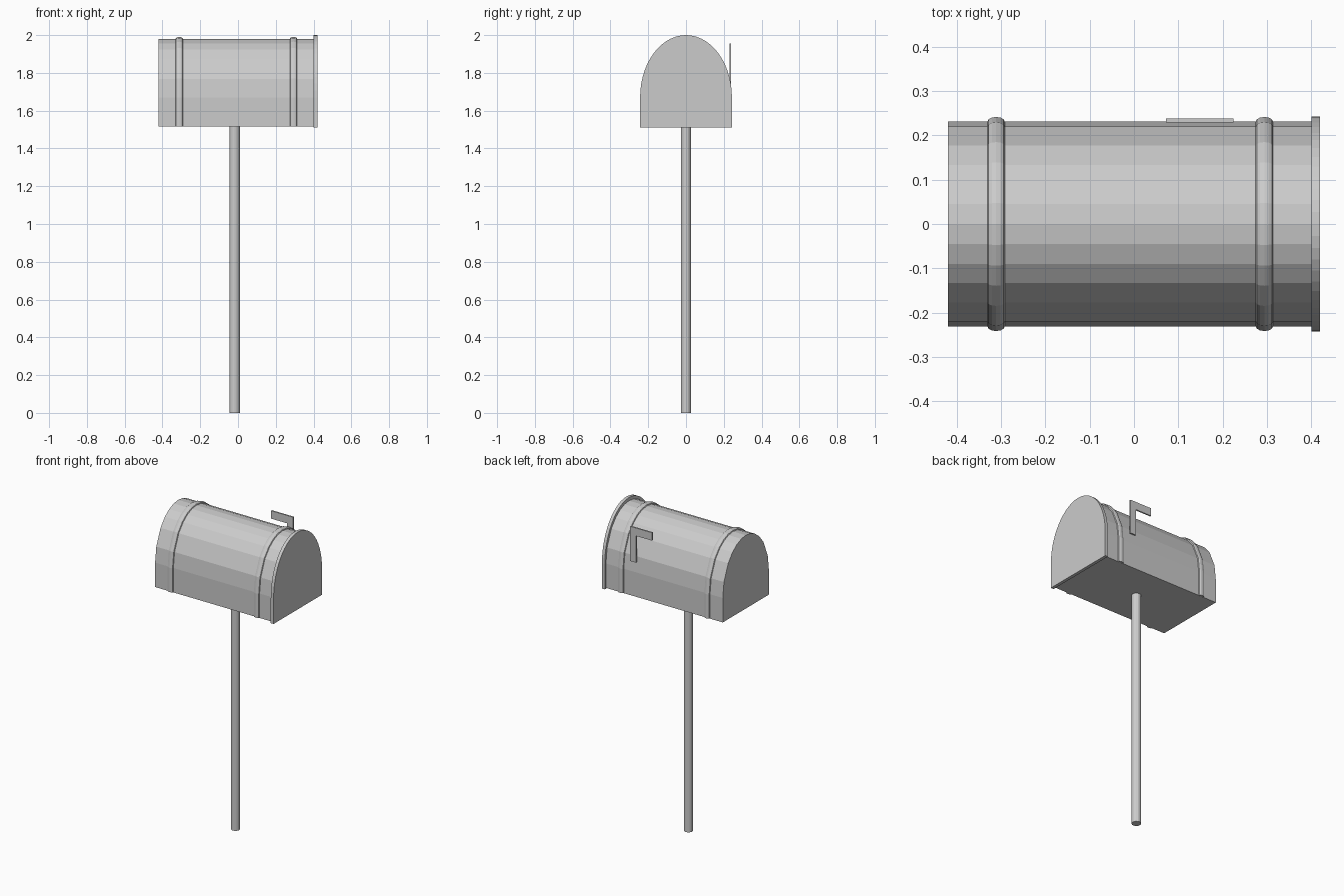
import bpy, bmesh, math

if "Cube" in bpy.data.objects:
    bpy.data.objects.remove(bpy.data.objects["Cube"])

SPRING_Z = 1.67  # height where the arch begins


def outline(offset, bottom, n=None):
    """Arched cross-section (y, z), grown outward from the body by offset."""
    a, b = 0.231 + offset, 0.31 + offset
    if n:
        ts = [math.sin(math.pi / 2 * i / n) for i in range(n + 1)]
    else:
        ts = [0, 0.195, 0.39, 0.577, 0.765, 0.95, 1]
    half = [(a * t, SPRING_Z + b * math.sqrt(max(0, 1 - t * t))) for t in ts]
    half.append((a, bottom))
    return [(-y, z) for y, z in reversed(half[1:])] + half


def loft(name, sections):
    """Skin a list of (x, outline) sections and cap both ends."""
    bm = bmesh.new()
    rings = [[bm.verts.new((x, y, z)) for y, z in pts] for x, pts in sections]
    n = len(rings[0])
    for r0, r1 in zip(rings, rings[1:]):
        for i in range(n):
            j = (i + 1) % n
            bm.faces.new((r0[i], r0[j], r1[j], r1[i]))
    bm.faces.new(rings[0])
    bm.faces.new(rings[-1])
    bmesh.ops.recalc_face_normals(bm, faces=bm.faces)
    mesh = bpy.data.meshes.new(name)
    bm.to_mesh(mesh)
    bm.free()
    obj = bpy.data.objects.new(name, mesh)
    bpy.context.collection.objects.link(obj)
    return obj


# Arched box
body = outline(0, 1.515)
loft("box_body", [(-0.42, body), (0.405, body)])

# Door plate, slightly larger than the box
door = outline(0.012, 1.51, 14)
door = [(y, z + 0.008 * max(0, z - SPRING_Z) / 0.322) for y, z in door]
loft("door", [(0.40, door), (0.42, door)])

# Rounded ribs wrapped over the box
for name, cx in (("rear_rib", -0.311), ("front_rib", 0.294)):
    angles = [math.pi * i / 6 for i in range(7)]
    loft(name, [(cx - 0.0195 * math.cos(t), outline(0.0105 * math.sin(t), 1.516))
                for t in angles])

# Signal flag: an L-shaped plate on the back side
shape = [(0.225, 1.735), (0.225, 1.955), (0.072, 1.955),
         (0.072, 1.905), (0.185, 1.905), (0.185, 1.735)]
bm = bmesh.new()
face = bm.faces.new([bm.verts.new((x, 0.229, z)) for x, z in shape])
ext = bmesh.ops.extrude_face_region(bm, geom=[face])
bmesh.ops.translate(bm, vec=(0, 0.009, 0),
                    verts=[v for v in ext["geom"] if isinstance(v, bmesh.types.BMVert)])
bmesh.ops.recalc_face_normals(bm, faces=bm.faces)
mesh = bpy.data.meshes.new("signal_flag")
bm.to_mesh(mesh)
bm.free()
bpy.context.collection.objects.link(bpy.data.objects.new("signal_flag", mesh))

# Post
bpy.ops.mesh.primitive_cylinder_add(vertices=16, radius=0.0275, depth=1.52,
                                    location=(-0.0175, 0, 0.76))
bpy.context.object.name = "post"
